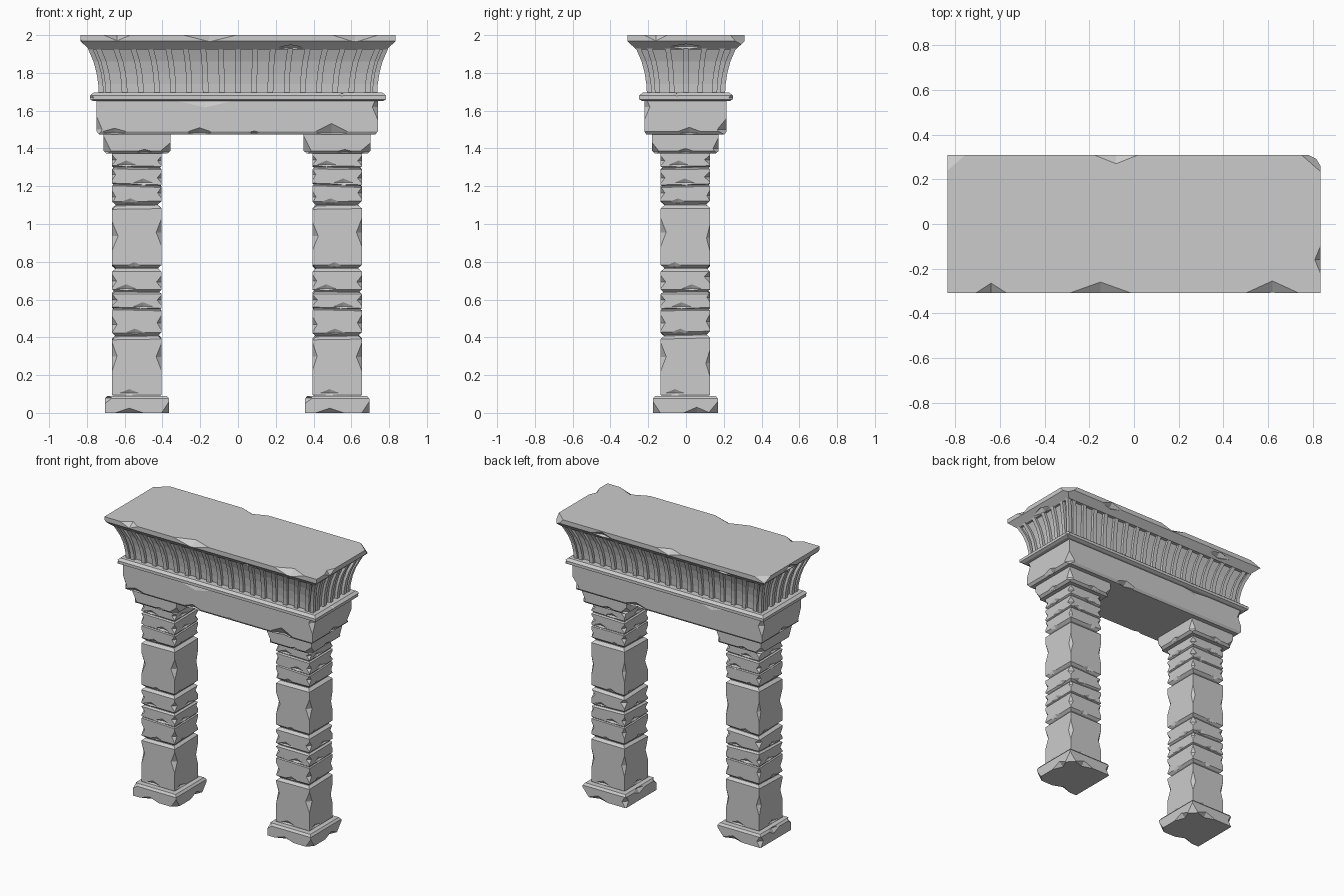
import bpy
import bmesh
import random
from mathutils import Matrix, Vector

random.seed(4)
cube = bpy.data.objects.get("Cube")
if cube:
    bpy.data.objects.remove(cube, do_unlink=True)

stone = bpy.data.materials.new("grey stone")
stone.use_nodes = True
stone.diffuse_color = (0.6, 0.6, 0.6, 1)
stone.node_tree.nodes["Principled BSDF"].inputs["Base Color"].default_value = (0.6, 0.6, 0.6, 1)


def add_object(name, bm, location=(0, 0, 0)):
    bmesh.ops.recalc_face_normals(bm, faces=bm.faces[:])
    mesh = bpy.data.meshes.new(name)
    bm.to_mesh(mesh)
    bm.free()
    mesh.materials.append(stone)
    obj = bpy.data.objects.new(name, mesh)
    obj.location = location
    bpy.context.collection.objects.link(obj)
    return obj


def loft(bm, rings, wobble=0):
    """Stack rectangles (cx, cy, half x, half y, z) into one closed solid."""
    offsets = [0] * 4
    loops = []
    for i, (cx, cy, hx, hy, z) in enumerate(rings):
        if i % 4 == 2:
            offsets = [random.uniform(-wobble, wobble) for _ in range(4)]
        if i == len(rings) - 2:
            offsets = [0] * 4
        loops.append([bm.verts.new((cx + sx * hx, cy + sy * hy, z + dz))
                      for (sx, sy), dz in zip(((-1, -1), (1, -1), (1, 1), (-1, 1)), offsets)])
    for low, high in zip(loops, loops[1:]):
        for k in range(4):
            n = (k + 1) % 4
            bm.faces.new((low[k], low[n], high[n], high[k]))
    bm.faces.new(loops[0][::-1])
    bm.faces.new(loops[-1])


def block(name, rings, location=(0, 0, 0), wobble=0):
    bm = bmesh.new()
    loft(bm, [(0, 0, hx, hy, z) for hx, hy, z in rings], wobble)
    return add_object(name, bm, location)


def chip(obj, chips):
    """Knock notches out of edges; each chip is (centre, half sizes)."""
    bm = bmesh.new()
    for centre, size in chips:
        matrix = Matrix.Translation(Vector(centre)) @ Matrix.Diagonal((*size, 1))
        bmesh.ops.create_uvsphere(bm, u_segments=4, v_segments=2, radius=1, matrix=matrix)
    cutter = add_object("chip_cutter", bm, obj.location)
    cutter.hide_render = True
    mod = obj.modifiers.new("chips", "BOOLEAN")
    mod.operation = "DIFFERENCE"
    mod.solver = "EXACT"
    mod.use_self = True
    mod.object = cutter
    bpy.context.view_layer.update()
    graph = bpy.context.evaluated_depsgraph_get()
    mesh = bpy.data.meshes.new_from_object(obj.evaluated_get(graph))
    obj.modifiers.clear()
    obj.data = mesh
    bpy.data.objects.remove(cutter, do_unlink=True)


# Column: plinth, coursed shaft and capital
COL = (-0.535, -0.003, 0)
plinth = block("left_plinth", [(.17, .172, 0), (.17, .172, .075), (.158, .16, .09)], COL)
chip(plinth, [((-.04, -.172, 0), (.075, .03, .025)), ((.17, -.172, 0), (.04, .04, .06)),
              ((-.17, -.172, .08), (.04, .04, .03)), ((.17, .06, 0), (.03, .07, .03)),
              ((-.17, .02, .08), (.02, .07, .03)), ((.17, .172, .0), (.05, .05, .06)),
              ((.05, .172, 0), (.08, .025, .03)), ((-.17, .172, .04), (.03, .03, .05))])

R = .131
joints = [(.09, .005), (.41, .018), (.55, .007), (.645, .012), (.762, .018),
          (1.1, .02), (1.205, .007), (1.3, .009), (1.385, .005)]
rings = []
for (z0, g0), (z1, g1) in zip(joints, joints[1:]):
    rings += [(R - g0, R - g0, z0 + .002), (R, R, z0 + g0),
              (R, R, z1 - g1), (R - g1, R - g1, z1 - .002)]
shaft = block("left_shaft", rings, COL, wobble=.006)

chips = []
for (z0, _), (z1, _) in zip(joints, joints[1:]):
    height = z1 - z0
    for sx, sy in ((-1, -1), (1, -1), (1, 1), (-1, 1)):
        # worn vertical corners
        z = z0 + height * random.uniform(.4, .68)
        r = random.uniform(.016, .032)
        chips.append(((sx * R, sy * R, z), (r, r, min(.075, height * .3))))
    for s in (-1, 1):
        # worn course edges
        zc = z0 + .014
        chips.append(((random.uniform(-.06, .06), s * R, zc), (.055, .014, .022)))
        chips.append(((s * R, random.uniform(-.06, .06), zc), (.014, .055, .022)))
chip(shaft, chips)

capital = block("left_capital", [(.16, .16, 1.372), (.177, .176, 1.387), (.177, .176, 1.476)], COL)
chip(capital, [((-.177, -.176, 1.385), (.04, .04, .08)), ((.177, -.176, 1.38), (.06, .04, .05)),
               ((.04, -.176, 1.38), (.06, .02, .015)), ((.177, .176, 1.40), (.03, .03, .06)),
               ((-.177, .176, 1.39), (.04, .04, .04)), ((.177, 0, 1.38), (.02, .06, .02)),
               ((-.03, .176, 1.38), (.07, .02, .02))])

# The second column repeats the first
for part in (plinth, shaft, capital):
    copy = part.copy()
    copy.name = part.name.replace("left", "right")
    copy.location.x = .525
    bpy.context.collection.objects.link(copy)
    # the model's own right is -x
    part.name, copy.name = "swap", part.name
    part.name = copy.name.replace("left", "right")

# Lintel beam
beam = block("lintel_beam", [(.73, .207, 1.474), (.745, .218, 1.49), (.745, .218, 1.652)],
             (-.004, -.003, 0))
chip(beam, [((-.2, -.218, 1.482), (.08, .03, .028)), ((.5, -.218, 1.482), (.1, .035, .05)),
            ((-.65, -.218, 1.482), (.09, .02, .025)), ((.09, -.218, 1.482), (.06, .012, .01)),
            ((-.17, -.218, 1.652), (.15, .012, .035)), ((.745, -.218, 1.62), (.03, .03, .07)),
            ((-.745, -.218, 1.5), (.03, .03, .07)), ((.745, .218, 1.5), (.05, .05, .06)),
            ((-.745, .218, 1.6), (.03, .03, .07)), ((.745, .02, 1.482), (.025, .08, .03)),
            ((-.745, -.02, 1.482), (.025, .08, .03)), ((.25, .218, 1.482), (.1, .03, .03)),
            ((-.35, .218, 1.652), (.12, .012, .035))])

# Projecting band
band = block("lower_band", [(.765, .23, 1.65), (.784, .248, 1.66),
                            (.784, .248, 1.68), (.765, .23, 1.695)])
chip(band, [((.55, -.248, 1.69), (.06, .02, .012)), ((-.784, -.248, 1.67), (.02, .02, .03)),
            ((.784, .248, 1.67), (.02, .02, .03)), ((.784, -.05, 1.69), (.02, .05, .012)),
            ((-.3, .248, 1.69), (.07, .02, .012))])

# Flared frieze core
flare = [(0, 1.69), (.003, 1.74), (.012, 1.8), (.028, 1.86), (.045, 1.9), (.058, 1.93)]
HX, HY, D = .737, .207, .013
block("frieze_core", [(HX + o - .02, HY + o - .02, z) for o, z in flare])

# Curved ribs around the frieze, with a post at each corner
bm = bmesh.new()
for s in (-1, 1):
    for i in range(-8, 9):
        t = i / 8.6
        loft(bm, [(t * (HX + o), s * (HY + o - D), .015, D, z) for o, z in flare])
    for i in range(-2, 3):
        t = i / 2.75
        loft(bm, [(s * (HX + o - D), t * (HY + o), D, .014, z) for o, z in flare])
    for sy in (-1, 1):
        loft(bm, [(s * (HX + o - D), sy * (HY + o - D), D, D, z) for o, z in flare])
add_object("frieze_ribs", bm)

# Top slab with worn edges
slab = block("top_slab", [(.787, .265, 1.925), (.835, .31, 1.968), (.835, .31, 2)])
chip(slab, [((-.64, -.31, 2), (.07, .045, .03)), ((-.15, -.31, 2), (.14, .05, .035)),
            ((.62, -.31, 2), (.12, .055, .038)), ((-.08, .31, 2), (.1, .04, .03)),
            ((.835, -.16, 2), (.025, .06, .03)), ((.835, .31, 2), (.085, .075, .09)),
            ((-.835, .31, 2), (.08, .07, .03)), ((.28, -.275, 1.935), (.07, .03, .025)),
            ((-.835, -.31, 1.95), (.03, .03, .03)), ((-.835, .02, 1.965), (.03, .08, .03)),
            ((.8, .0, 1.94), (.03, .09, .03)), ((.45, .31, 1.965), (.09, .03, .03)),
            ((-.5, .29, 1.95), (.09, .03, .03))])
